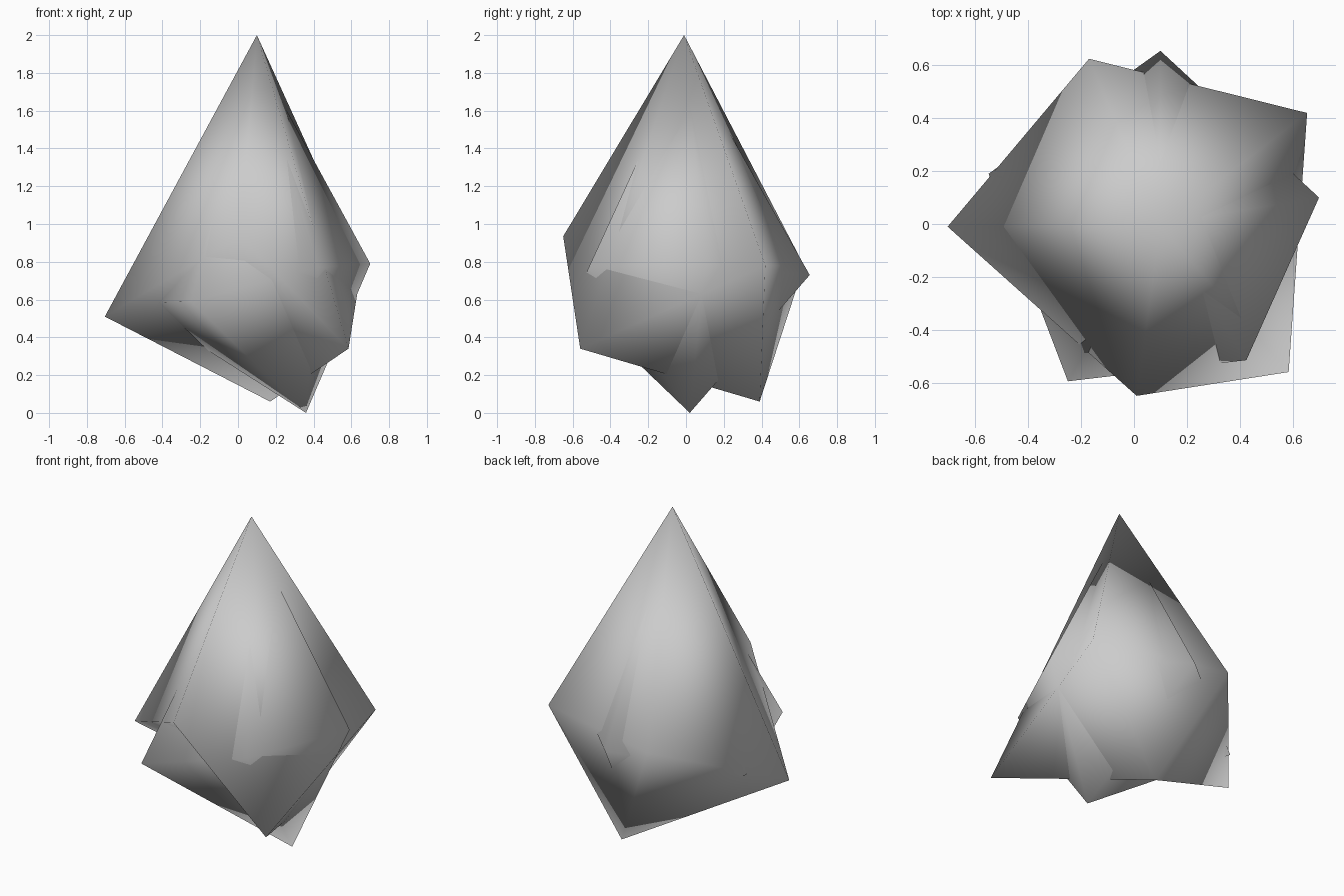
import bpy
import bmesh

cube = bpy.data.objects.get("Cube")
if cube:
    bpy.data.objects.remove(cube, do_unlink=True)

# Single grey stone material
stone = bpy.data.materials.new("stone_grey")
stone.use_nodes = True
grey = (0.6, 0.6, 0.6, 1)
stone.diffuse_color = grey
stone.node_tree.nodes["Principled BSDF"].inputs["Base Color"].default_value = grey


def crystal(name, top, ring, bottom):
    """Irregular bipyramid: a ring of corners joined to a top and a bottom tip."""
    bm = bmesh.new()
    tip, base = bm.verts.new(top), bm.verts.new(bottom)
    corners = [bm.verts.new(p) for p in ring]
    for a, b in zip(corners, corners[1:] + corners[:1]):
        bm.faces.new((a, b, tip))
        bm.faces.new((b, a, base))
    bmesh.ops.recalc_face_normals(bm, faces=bm.faces)
    for face in bm.faces:
        face.smooth = True
    mesh = bpy.data.meshes.new(name)
    bm.to_mesh(mesh)
    bm.free()
    mesh.materials.append(stone)
    obj = bpy.data.objects.new(name, mesh)
    bpy.context.collection.objects.link(obj)
    return obj


# Tall outer crystal
crystal("outer_crystal", (0.10, -0.01, 2.0),
        [(-0.705, -0.01, 0.51), (0.01, -0.65, 0.935), (0.585, -0.56, 0.34),
         (0.655, 0.42, 0.78), (-0.17, 0.625, 0.78)],
        (0.17, 0.39, 0.06))

# Inner crystal, turned so that its corners break through the outer faces
crystal("inner_crystal", (0.10, 0.0, 1.89),
        [(-0.25, -0.595, 0.59), (0.425, -0.515, 0.77), (0.70, 0.10, 0.79),
         (0.10, 0.655, 0.73), (-0.55, 0.19, 0.58)],
        (0.36, 0.02, 0.0))
